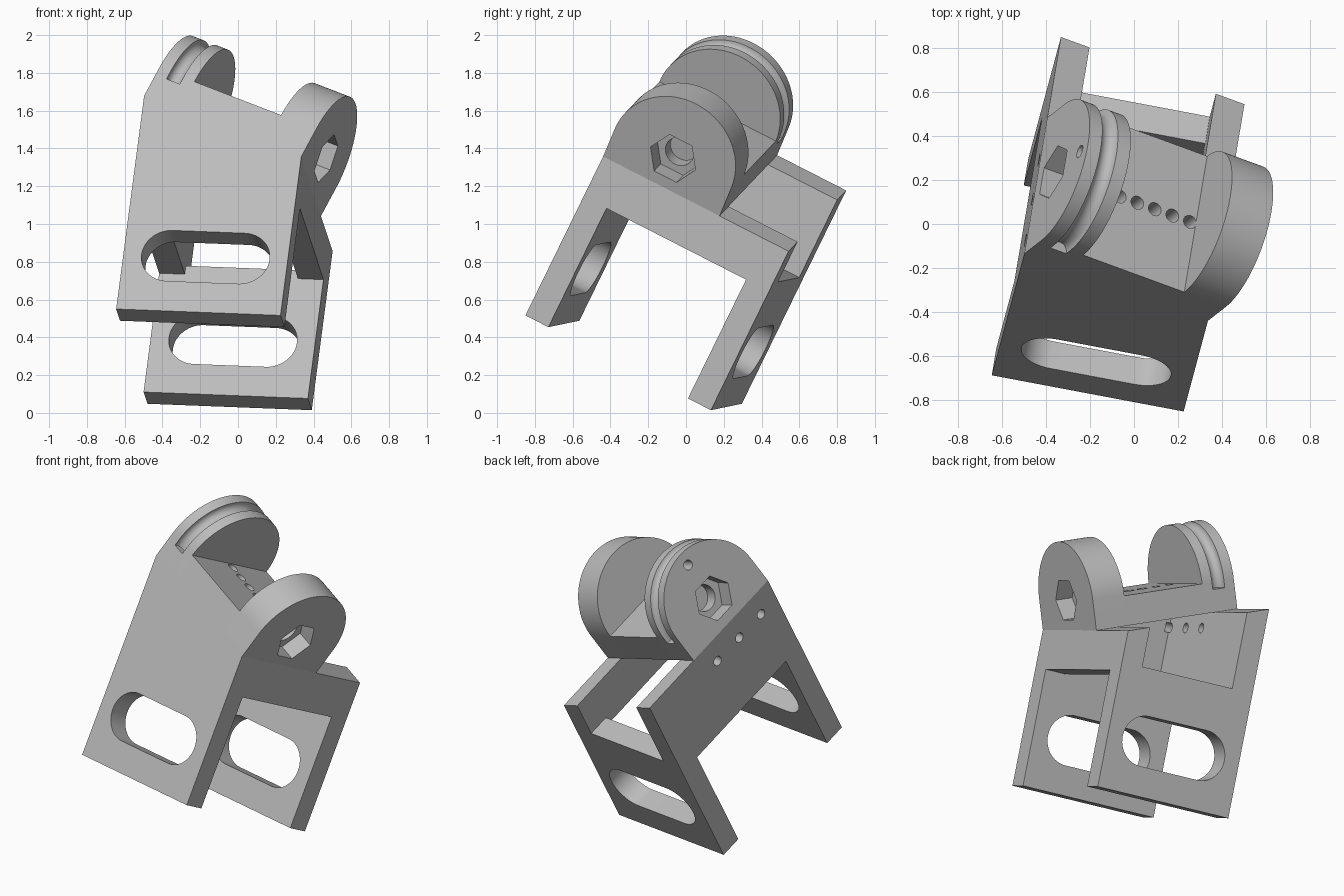
import bpy, bmesh, math
from mathutils import Matrix, Vector

cube = bpy.data.objects.get("Cube")
if cube:
    bpy.data.objects.remove(cube, do_unlink=True)

# single flat grey
grey = bpy.data.materials.new("plain_grey")
grey.use_nodes = True
GREY = (0.5, 0.5, 0.5, 1)
grey.diffuse_color = GREY
grey.node_tree.nodes["Principled BSDF"].inputs["Base Color"].default_value = GREY

# bracket frame: x = width, y = depth from front plate, z = along the legs
up = Vector((0.117, 0.436, 0.892)).normalized()
across = Vector((0.982, -0.186, -0.04))
across = (across - up * across.dot(up)).normalized()
back = up.cross(across)
FRAME = Matrix((across, back, up)).transposed().to_4x4()
FRAME.translation = (-0.21, -0.768, 0.533)

# main sizes
HALF, DEPTH, WALL = 0.443, 1.115, 0.138
TILT = math.radians(20)
RISE = 0.943 + HALF * math.tan(TILT)
HEAD = Matrix.Translation((0, 0, RISE)) @ Matrix.Rotation(TILT, 4, 'Y')
HEAD_HALF = HALF / math.cos(TILT)
R = 0.35            # lobe radius
AXLE = 0.178        # axle and floor height above the sloped top
INNER = 0.26        # inner face of the lobes


def finish(name, bm):
    bmesh.ops.recalc_face_normals(bm, faces=bm.faces)
    mesh = bpy.data.meshes.new(name)
    bm.to_mesh(mesh)
    bm.free()
    ob = bpy.data.objects.new(name, mesh)
    bpy.context.collection.objects.link(ob)
    return ob


def prism(name, points, axis, a, b):
    """Extrude a 2D outline along an axis from a to b."""
    def place(p, t):
        p = list(p)
        p.insert("xyz".index(axis), t)
        return p
    bm = bmesh.new()
    low = [bm.verts.new(place(p, a)) for p in points]
    high = [bm.verts.new(place(p, b)) for p in points]
    bm.faces.new(low)
    bm.faces.new(high)
    n = len(points)
    for i in range(n):
        j = (i + 1) % n
        bm.faces.new((low[i], low[j], high[j], high[i]))
    return finish(name, bm)


def box(name, x0, x1, y0, y1, z0, z1):
    return prism(name, [(x0, y0), (x1, y0), (x1, y1), (x0, y1)], 'z', z0, z1)


def arc(cx, cy, r, start, end, n):
    steps = [math.radians(start + (end - start) * i / n) for i in range(n + 1)]
    return [(cx + r * math.cos(t), cy + r * math.sin(t)) for t in steps]


def ring(cx, cy, r, n=32):
    return arc(cx, cy, r, 0, 360, n)[:-1]


def cut(ob, cutters):
    for c in cutters:
        c.hide_render = True
        mod = ob.modifiers.new("cut", 'BOOLEAN')
        mod.operation, mod.solver, mod.object = 'DIFFERENCE', 'EXACT', c
    bpy.context.view_layer.update()
    graph = bpy.context.evaluated_depsgraph_get()
    mesh = bpy.data.meshes.new_from_object(ob.evaluated_get(graph))
    ob.modifiers.clear()
    ob.data = mesh
    for c in cutters:
        bpy.data.objects.remove(c, do_unlink=True)


def place_part(ob, matrix):
    ob.data.transform(matrix)
    ob.data.materials.clear()
    ob.data.materials.append(grey)
    bpy.ops.object.select_all(action='DESELECT')
    ob.select_set(True)
    bpy.context.view_layer.objects.active = ob
    bpy.ops.object.shade_smooth_by_angle(angle=math.radians(30))


# bracket body: two legs, side walls, sloped top, rear notch
body = box("bracket_body", -HALF, HALF, 0, DEPTH, 0, 1.5)
slope = box("slope_cutter", -2, 2, -1, 2, 0, 2)
slope.data.transform(HEAD)
inside = HALF - WALL
REAR = DEPTH - WALL
slot = arc(0.195, 0.327, 0.15, -90, 90, 24) + arc(-0.195, 0.327, 0.15, 90, 270, 24)
cutters = [
    slope,
    box("cavity_cutter", -inside, inside, WALL, REAR, -0.1, 2),
    box("leg_gap_cutter", -1, 1, WALL, REAR, -0.2, 0.705),
    box("notch_cutter", -inside, inside, REAR - 0.05, DEPTH + 0.1, 0.755, 2.1),
    prism("slot_cutter", slot, 'y', -0.1, DEPTH + 0.1),
]
# three holes through the taller side wall
cutters += [prism("side_hole_cutter", ring(y, 1.118, 0.03), 'x', -0.6, -0.28)
            for y in (0.145, R, 0.555)]
cut(body, cutters)
place_part(body, FRAME)

# floor between the lobes with its row of holes
floor = box("hinge_floor", -INNER, INNER, 0, 2 * R, 0, AXLE)
cut(floor, [prism("floor_hole_cutter", ring(0.005 + 0.09 * (i - 2.5), R, 0.032), 'z', -0.1, 0.4)
            for i in range(6)])
place_part(floor, FRAME @ HEAD)


# rounded hinge lobes with hexagonal pockets and blind bores
def lobe(name, side):
    outline = [(0, 0), (2 * R, 0)] + arc(R, AXLE, R, 0, 180, 64)
    ob = prism(name, outline, 'x', side * INNER, side * HEAD_HALF)
    tools = [
        prism("hex_cutter", ring(R, AXLE, 0.135, 6), 'x', side * (HEAD_HALF - 0.11), side * 0.6),
        prism("bore_cutter", ring(R, AXLE, 0.08), 'x', side * (INNER + 0.02), side * 0.5),
    ]
    return ob, tools


right_lobe, tools = lobe("plain_lobe", 1)
cut(right_lobe, tools)
place_part(right_lobe, FRAME @ HEAD)

left_lobe, tools = lobe("grooved_lobe", -1)
# round groove swept over the rim
bm = bmesh.new()
mid = -(INNER + HEAD_HALF) / 2
centre = Vector((mid, R, AXLE))
start = math.radians(-7)
profile = []
for p, q in ring(0, R, 0.04, 20):
    profile.append(bm.verts.new((mid + p, R + q * math.cos(start), AXLE + q * math.sin(start))))
first = bm.faces.new(profile)
bmesh.ops.spin(bm, geom=[first], cent=centre, axis=(1, 0, 0),
               angle=math.radians(194), steps=64, use_duplicate=False)
# close the sweep where needed
loose = [e for e in bm.edges if e.is_boundary]
if loose:
    bmesh.ops.holes_fill(bm, edges=loose, sides=0)
tools.append(finish("groove_cutter", bm))
# cord hole near the rim
tools.append(prism("cord_hole_cutter", ring(R, AXLE + 0.268, 0.03), 'x', -0.6, mid))
cut(left_lobe, tools)
place_part(left_lobe, FRAME @ HEAD)
